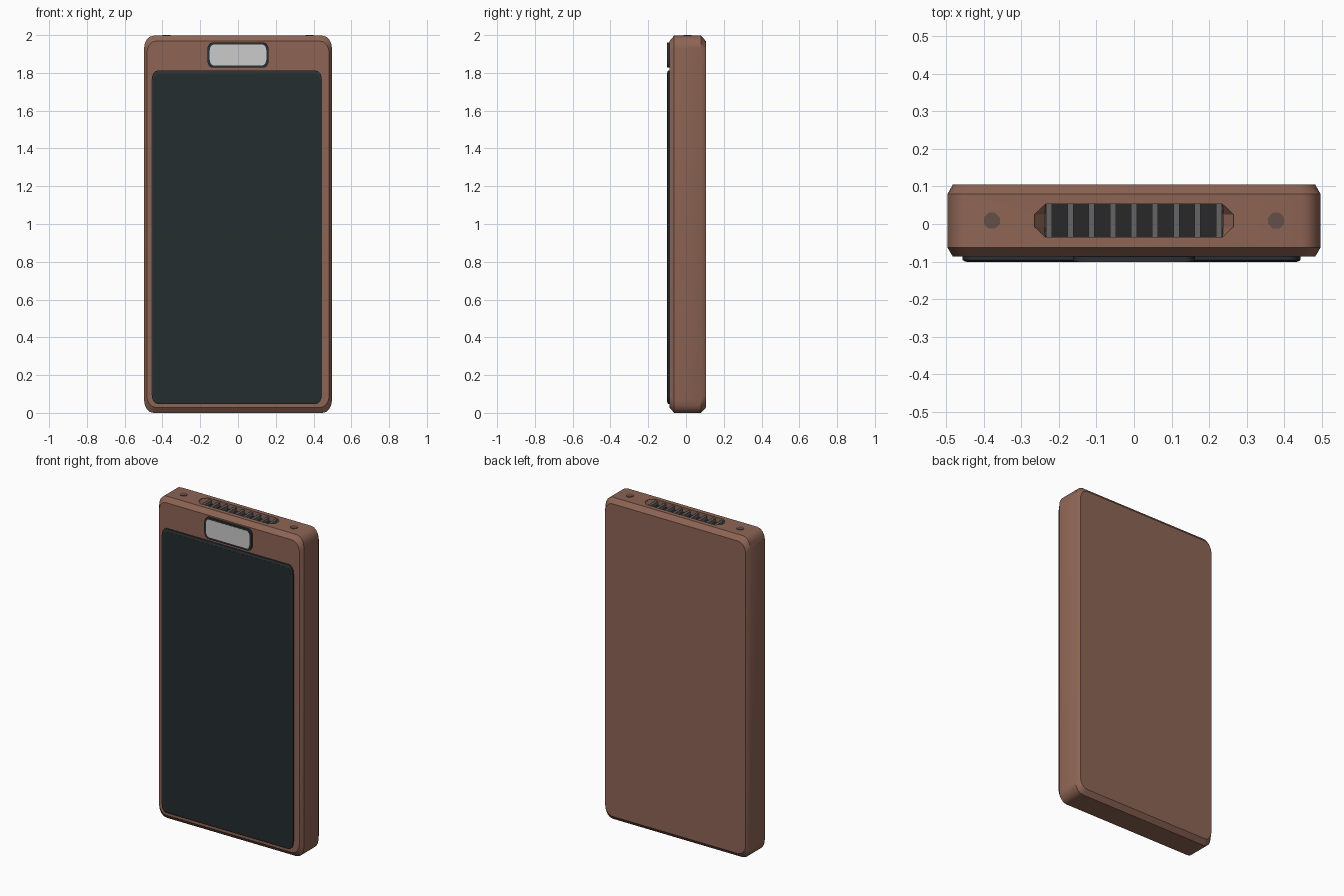
import bpy, bmesh
from math import sin, cos, pi

if "Cube" in bpy.data.objects:
    bpy.data.objects.remove(bpy.data.objects["Cube"])


def material(name, rgb):
    m = bpy.data.materials.new(name)
    m.diffuse_color = (*rgb, 1)
    m.use_nodes = True
    m.node_tree.nodes["Principled BSDF"].inputs["Base Color"].default_value = m.diffuse_color
    return m


BROWN = material("brown_shell", (0.27, 0.13, 0.09))
GLASS = material("dark_glass", (0.018, 0.027, 0.03))
RIM = material("dark_rim", (0.025, 0.03, 0.033))
DARK = material("grille_dark", (0.022, 0.022, 0.022))
BAR = material("grille_bar", (0.13, 0.13, 0.13))
SCREW = material("screw_brown", (0.13, 0.08, 0.065))
SILVER = material("silver", (0.6, 0.6, 0.6))


def loft(name, rings, mat, smooth=False):
    """Skin matching closed rings and cap both ends."""
    bm = bmesh.new()
    loops = [[bm.verts.new(p) for p in ring] for ring in rings]
    n = len(loops[0])
    for a, b in zip(loops, loops[1:]):
        for i in range(n):
            j = (i + 1) % n
            bm.faces.new((a[i], a[j], b[j], b[i]))
    bm.faces.new(loops[0])
    bm.faces.new(loops[-1])
    bmesh.ops.recalc_face_normals(bm, faces=bm.faces)
    me = bpy.data.meshes.new(name)
    bm.to_mesh(me)
    bm.free()
    ob = bpy.data.objects.new(name, me)
    bpy.context.collection.objects.link(ob)
    me.materials.append(mat)
    if smooth:
        bpy.ops.object.select_all(action='DESELECT')
        ob.select_set(True)
        bpy.context.view_layer.objects.active = ob
        bpy.ops.object.shade_smooth_by_angle(angle=pi / 6)
    return ob


def rounded(y, x0, x1, z0, z1, rx, rz, seg=4):
    """Rounded rectangle facing the y axis."""
    pts = []
    corners = ((x1 - rx, z1 - rz), (x0 + rx, z1 - rz),
               (x0 + rx, z0 + rz), (x1 - rx, z0 + rz))
    for q, (cx, cz) in enumerate(corners):
        for k in range(seg + 1):
            a = (q + k / seg) * pi / 2
            pts.append((cx + rx * cos(a), y, cz + rz * sin(a)))
    return pts


def box(name, x0, x1, y0, y1, z0, z1, mat):
    return loft(name, [[(x0, y0, z), (x1, y0, z), (x1, y1, z), (x0, y1, z)]
                       for z in (z0, z1)], mat)


TOP = 1.997

# Shell with bevelled front and back rims
def shell_ring(y, dx, dz):
    return rounded(y, -0.497 + dx, 0.497 - dx, dz, TOP - dz, 0.05, 0.065)

body = loft("body", [shell_ring(-0.087, 0.014, 0.028), shell_ring(-0.063, 0, 0),
                     shell_ring(0.08, 0, 0), shell_ring(0.105, 0.014, 0.028)],
            BROWN, True)

# Slot in the top edge, with sloping ends
def slot_ring(z, half):
    pts = [(0.265, 0.016), (0.236, 0.044), (-0.236, 0.044), (-0.265, 0.016),
           (-0.265, -0.016), (-0.236, -0.044), (0.236, -0.044), (0.265, -0.016)]
    return [(max(-half, min(half, x)), 0.009 + y, z) for x, y in pts]

cutter = loft("slot_cutter", [slot_ring(1.96, 0.238), slot_ring(1.993, 0.265),
                              slot_ring(2.03, 0.265)], BROWN)
cutter.hide_render = True
cutter.hide_viewport = True
cut = body.modifiers.new("slot", 'BOOLEAN')
cut.operation = 'DIFFERENCE'
cut.solver = 'EXACT'
cut.object = cutter

# Grille floor and bars
box("grille_floor", -0.236, 0.236, -0.0348, 0.0528, 1.955, 1.966, DARK)
for i in range(9):
    x = (i - 4) * 0.0565
    box("grille_bar", x - 0.008, x + 0.008, -0.0348, 0.0528, 1.96, 1.988, BAR)

# Screws beside the slot
for side in (-1, 1):
    loft("screw", [[(side * 0.379 + 0.023 * cos((k + .5) * pi / 4),
                     0.009 + 0.023 * sin((k + .5) * pi / 4), z) for k in range(8)]
                   for z in (1.98, 2.0)], SCREW)

# Screen frame and glass
loft("screen_frame", [rounded(-0.08, -0.457, 0.444, 0.048, 1.812, 0.03, 0.05),
                      rounded(-0.096, -0.457, 0.444, 0.048, 1.812, 0.03, 0.05),
                      rounded(-0.1, -0.45, 0.437, 0.06, 1.8, 0.028, 0.045)],
     RIM, True)
loft("screen_glass", [rounded(-0.09, -0.447, 0.434, 0.064, 1.796, 0.027, 0.043),
                      rounded(-0.101, -0.447, 0.434, 0.064, 1.796, 0.027, 0.043)],
     GLASS, True)

# Earpiece above the screen
loft("earpiece_frame", [rounded(-0.08, -0.162, 0.162, 1.828, 1.961, 0.025, 0.04),
                        rounded(-0.1, -0.162, 0.162, 1.828, 1.961, 0.025, 0.04)],
     RIM, True)
loft("earpiece_plate", [rounded(-0.09, -0.15, 0.15, 1.84, 1.95, 0.02, 0.033),
                        rounded(-0.101, -0.15, 0.15, 1.84, 1.95, 0.02, 0.033)],
     SILVER, True)
